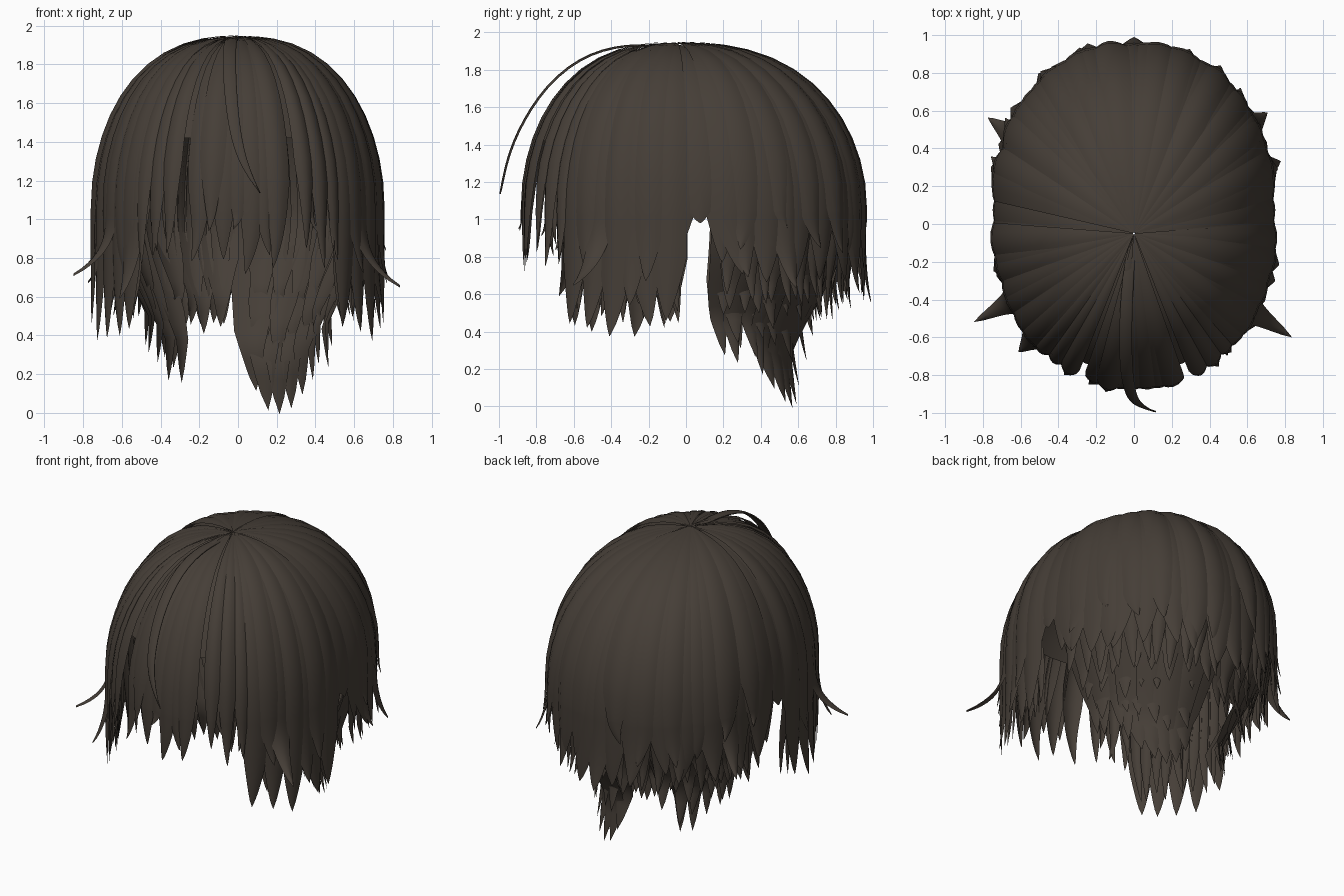
import bpy, bmesh, math, random
from mathutils import Vector

random.seed(7)
if "Cube" in bpy.data.objects:
    bpy.data.objects.remove(bpy.data.objects["Cube"])

hair = bpy.data.materials.new("dark brown hair")
hair.use_nodes = True
hair.diffuse_color = (0.06, 0.048, 0.038, 1)
hair.node_tree.nodes["Principled BSDF"].inputs["Base Color"].default_value = hair.diffuse_color
hair.node_tree.nodes["Principled BSDF"].inputs["Roughness"].default_value = 0.7

RIM = 1.05      # height where the dome turns into hanging hair
RISE = 0.89     # dome height above the rim
CROWN = Vector((0, -0.05))


def shell(phi, r):
    """Plan position at angle phi (degrees from the front) and radius fraction r."""
    a = math.radians(phi)
    s, c = math.sin(a), math.cos(a)
    rim = Vector((0.76 * math.copysign(abs(s) ** 0.9, s),
                  0.04 - 0.92 * math.copysign(abs(c) ** 0.95, c)))
    return CROWN.lerp(rim, r)


def dome(t):
    """Radius fraction and height for a dome angle t (degrees from the top)."""
    a = math.radians(t)
    return math.sin(a) ** 0.8, RIM + RISE * math.cos(a)


def grid_faces(bm, rows):
    for a, b in zip(rows, rows[1:]):
        for i in range(len(a) - 1):
            bm.faces.new((a[i], b[i], b[i + 1], a[i + 1]))


def finish(bm, name):
    bmesh.ops.remove_doubles(bm, verts=bm.verts, dist=0.0002)
    mesh = bpy.data.meshes.new(name)
    bm.to_mesh(mesh)
    bm.free()
    mesh.materials.append(hair)
    mesh.shade_smooth()
    obj = bpy.data.objects.new(name, mesh)
    bpy.context.collection.objects.link(obj)
    return obj


def lock(bm, phi, half, tip, scale=1.0, pull=0.0, flare=0.0, sway=0.0, taper=0.4):
    """One tapering lock that runs from the crown over the dome to a pointed tip."""
    stations = [(*dome(t), 0) for t in (0.1, 2, 5, 10, 17, 25, 33, 41, 49, 57, 65, 73, 81)]
    n = 12
    for i in range(n + 1):
        d = i / n
        inward = pull * (3 * d * d - 2 * d ** 3) if d < 0.75 else pull * (0.844 - 0.15 * (d - 0.75))
        stations.append((1 - inward + flare * d ** 3, RIM + (tip - RIM) * d, d))
    rows = []
    for r, z, d in stations:
        w = min(1, max(0, (z - tip) / taper)) ** 0.75
        row = []
        for k in range(-2, 3):
            s = k / 2
            bulge = 0.026 * s * s * min(1, r) * w
            p = shell(phi + sway * d * d + s * half * w, r * (scale - bulge))
            drop = 0.01 * s * s * r + (1 - scale) * 0.5 * (z > RIM)
            row.append(bm.verts.new((p.x, p.y, z - drop)))
        rows.append(row)
    grid_faces(bm, rows)


def fan(bm, start, end, count, tip_a, tip_b, jitter=0.06, widen=0.72, scale=1.0,
        pull=0.0, flare=0.0, sway=0.0, taper=0.4):
    """A row of neighbouring locks between two angles."""
    step = (end - start) / count
    for i in range(count):
        f = (i + 0.5) / count
        lock(bm, start + step * (i + 0.5), abs(step) * widen,
             tip_a + (tip_b - tip_a) * f + random.uniform(-jitter, jitter),
             scale + random.uniform(-0.012, 0.012), pull,
             flare + random.uniform(-0.02, 0.03), sway + random.uniform(-3, 3), taper)


# Closed cap under the locks
bm = bmesh.new()
cap = []
for t in (0.1, 3, 8, 16, 24, 32, 40, 48, 56, 64):
    r, z = dome(t)
    cap.append([bm.verts.new((*shell(p, r * 0.965), z - 0.02)) for p in range(0, 361, 10)])
grid_faces(bm, cap)
finish(bm, "under_cap")

# Fringe: a centre panel and one panel on each side, split by two narrow gaps
bm = bmesh.new()
fan(bm, -18, 18, 4, 0.82, 0.76, widen=0.6, taper=0.45)
fan(bm, -13, 13, 3, 0.95, 0.85, widen=0.6, scale=1.006, taper=0.4)
for side in (-1, 1):
    fan(bm, side * 22, side * 43, 3, 0.9, 0.72, widen=0.6, taper=0.45)
    fan(bm, side * 26, side * 42, 3, 0.95, 0.8, widen=0.6, scale=0.975, taper=0.3)
finish(bm, "fringe")

# Side locks in front of the ears
bm = bmesh.new()
for side in (-1, 1):
    fan(bm, side * 42, side * 87, 5, 0.46, 0.42, widen=0.65, taper=0.34)
    fan(bm, side * 42, side * 86, 9, 0.55, 0.47, widen=0.6, scale=0.965, pull=0.05, taper=0.3)
    fan(bm, side * 46, side * 82, 3, 0.8, 0.68, widen=0.55, scale=1.006, taper=0.4)
finish(bm, "side_locks")

# Short locks that close the dome above each ear opening
bm = bmesh.new()
for side in (-1, 1):
    lock(bm, side * 86, 7, 0.85, 0.985, taper=0.35)
    lock(bm, side * 92, 8, 0.99, 0.985, taper=0.2)
    lock(bm, side * 99, 7, 0.78, 0.985, taper=0.4)
finish(bm, "ear_locks")

# Back locks, layered from long to short
bm = bmesh.new()
for side in (-1, 1):
    fan(bm, side * 97, side * 180, 7, 0.74, 0.62, widen=0.7, taper=0.4)
    fan(bm, side * 99, side * 178, 11, 0.62, 0.56, widen=0.6, scale=0.96, pull=0.05, taper=0.35)
    fan(bm, side * 100, side * 178, 6, 0.92, 0.82, jitter=0.1, widen=0.6, scale=1.006, taper=0.4)
finish(bm, "back_locks")

# Middle layers stepping in from the back locks toward the nape
bm = bmesh.new()
for side in (-1, 1):
    fan(bm, side * 101, side * 178, 8, 0.56, 0.52, widen=0.62, scale=0.95, pull=0.14, taper=0.32)
    fan(bm, side * 101, side * 176, 7, 0.48, 0.46, widen=0.62, scale=0.94, pull=0.25, taper=0.32)
finish(bm, "middle_locks")

# Nape locks tucked inward, longest on the left where they gather into a tail
bm = bmesh.new()
fan(bm, 98, 132, 4, 0.32, 0.18, jitter=0.04, scale=0.95, pull=0.4, sway=6, taper=0.3)
for phi, tip, sway in ((132, 0.1, 8), (143, 0.03, 6), (154, 0.0, 3), (167, 0.02, -3), (174, 0.12, -3)):
    lock(bm, phi, 9, tip, 0.95 + random.uniform(-0.01, 0.01), 0.43, 0.04, sway, 0.3)
fan(bm, 106, 172, 6, 0.38, 0.2, scale=0.93, pull=0.34, sway=5, taper=0.32)
fan(bm, -98, -148, 5, 0.36, 0.13, jitter=0.03, scale=0.95, pull=0.4, sway=-4, taper=0.36)
fan(bm, -106, -146, 4, 0.42, 0.26, scale=0.93, pull=0.32, sway=-3, taper=0.35)
fan(bm, -148, -178, 3, 0.4, 0.52, scale=0.95, pull=0.25, taper=0.35)
finish(bm, "nape_locks")

# Loose flicked tips standing out from the silhouette
bm = bmesh.new()
for phi, tip, flare in ((57, 0.66, 0.29), (-61, 0.72, 0.26), (-45, 0.6, 0.1), (70, 0.55, 0.04),
                        (106, 0.7, 0.06), (122, 0.64, 0.08), (-118, 0.68, 0.14), (-142, 0.66, 0.03),
                        (160, 0.62, 0.02), (180, 0.56, 0.03)):
    lock(bm, phi, 6, tip, 1.0, 0, flare, 0, 0.33)
finish(bm, "flicked_tips")

# Single stray strand arching over the fringe
bm = bmesh.new()
path = [(0, -0.06, 1.92, 0.015), (-0.03, -0.25, 1.95, 0.03), (-0.045, -0.52, 1.91, 0.034),
        (-0.045, -0.76, 1.73, 0.034), (-0.02, -0.92, 1.46, 0.03), (0.03, -0.975, 1.28, 0.022),
        (0.115, -1.0, 1.14, 0.002)]
rows = [[bm.verts.new((x + k * w, y + abs(k) * 0.006, z - abs(k) * 0.006)) for k in (-1, 0, 1)]
        for x, y, z, w in path]
grid_faces(bm, rows)
strand = finish(bm, "stray_strand")
sub = strand.modifiers.new("smooth", "SUBSURF")
sub.levels = sub.render_levels = 2
solid = strand.modifiers.new("thickness", "SOLIDIFY")
solid.thickness = 0.008
